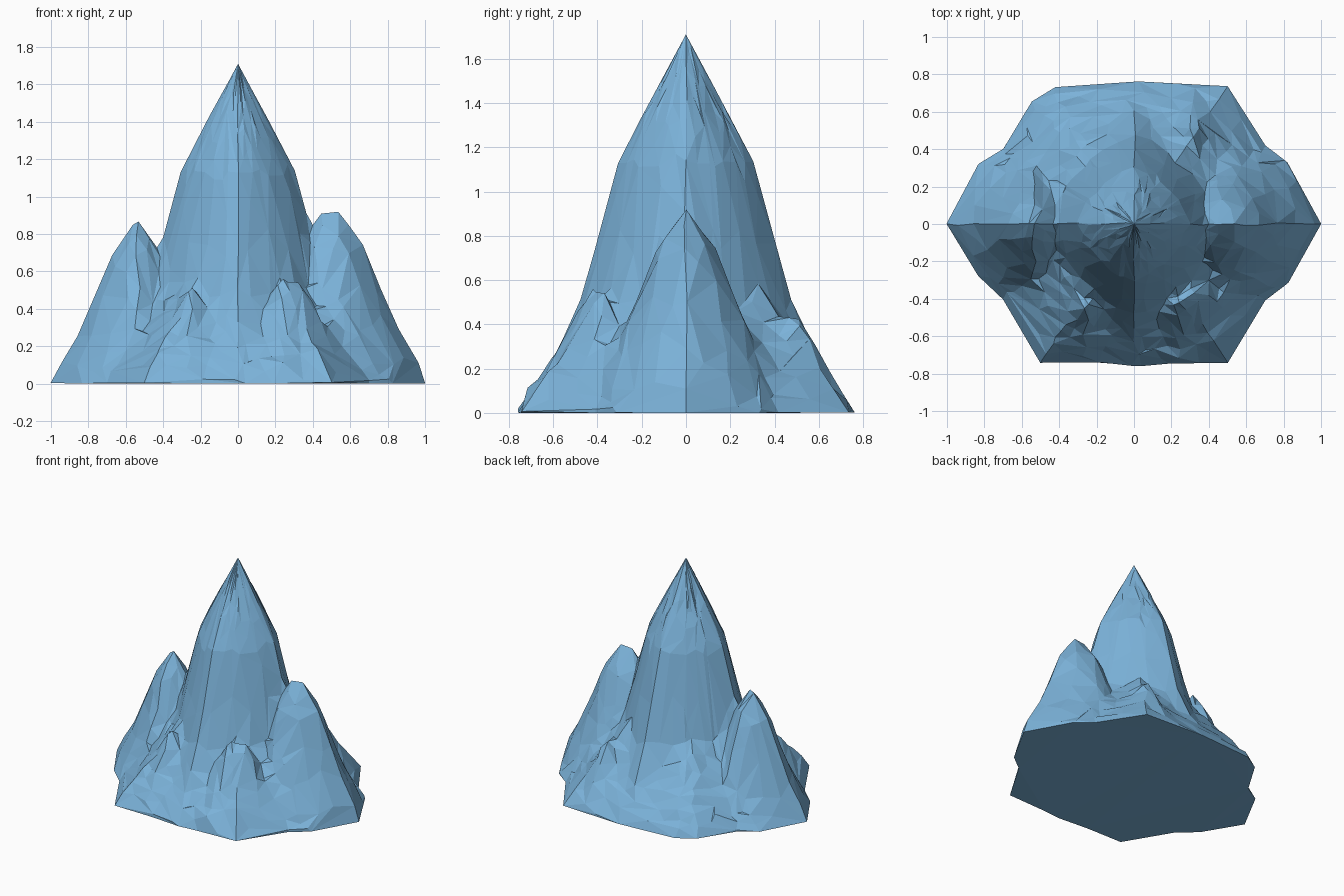
import bpy, bmesh, math, random

if "Cube" in bpy.data.objects:
    bpy.data.objects.remove(bpy.data.objects["Cube"])
random.seed(4)

# Footprint of the mountain, anticlockwise from +x
OUTLINE = [(1, 0), (.82, .33), (.70, .42), (.5, .735), (.25, .75), (0, .76),
           (-.42, .73), (-.55, .65), (-.7, .4), (-.83, .32), (-1, 0),
           (-.83, -.28), (-.70, -.40), (-.5, -.74), (-.2, -.74), (0, -.76),
           (.2, -.745), (.5, -.74), (.70, -.41), (.82, -.32)]
STEPS, RINGS = 4, 30

# Slopes as (distance from peak, height) or (distance, drop)
MAIN = [(0, 1.71), (.22, 1.30), (.31, 1.12), (.40, .78), (.48, .5), (.65, .15), (.78, 0), (2, -1)]
SIDE = [(0, 0), (.14, .2), (.2, .36), (.31, .61), (.46, .87), (2, 3)]
HILL = [(0, 0), (.05, .05), (.17, .26), (.26, .4), (.4, .53), (2, 2)]
FLOOR = [(0, .6), (.45, .57), (.6, .41), (.72, .29), (.86, .16), (.97, .05), (1, .02)]

# Lesser peaks: ridge start, ridge end, height, slope
PEAKS = [((-.54, 0), (-.54, 0), .88, SIDE),
         ((.45, 0), (.54, 0), .92, SIDE),
         ((-.24, -.36), (-.25, -.43), .51, HILL),
         ((.24, -.42), (.32, -.38), .55, HILL),
         ((.27, .38), (.31, .49), .44, HILL),
         ((-.22, .36), (-.26, .42), .40, HILL)]


def slope(points, d):
    for (a, za), (b, zb) in zip(points, points[1:]):
        if d <= b:
            return za + (zb - za) * (d - a) / (b - a)
    return points[-1][1]


def gauge(x, y):
    # between a diamond and a circle, so the ridges stay sharp
    return .4 * (abs(x) + abs(y)) + .6 * math.hypot(x, y)


def height(x, y, t):
    z = max(slope(MAIN, gauge(x, y)), slope(FLOOR, t))
    for (ax, ay), (bx, by), top, prof in PEAKS:
        dx, dy = bx - ax, by - ay
        n = dx * dx + dy * dy
        k = max(0, min(1, ((x - ax) * dx + (y - ay) * dy) / n)) if n else 0
        z = max(z, top - slope(prof, gauge(x - ax - k * dx, y - ay - k * dy)))
    return z


# Rim points along the footprint
rim = []
for (ax, ay), (bx, by) in zip(OUTLINE, OUTLINE[1:] + OUTLINE[:1]):
    rim += [(ax + (bx - ax) * i / STEPS, ay + (by - ay) * i / STEPS) for i in range(STEPS)]
N = len(rim)

# Mountain surface: rings growing from the summit to the rim
bm = bmesh.new()
summit = bm.verts.new((0, 0, 1.71))
rings = []
for r in range(1, RINGS + 1):
    t = r / RINGS
    ring = []
    for x, y in rim:
        px, py = x * t, y * t
        z = height(px, py, t)
        if r < RINGS:
            if abs(px) > .01 and abs(py) > .01:
                z += random.uniform(-.012, .012)
        else:
            z = .015
        ring.append(bm.verts.new((px, py, z)))
    rings.append(ring)
rings.append([bm.verts.new((x, y, 0)) for x, y in rim])
for i in range(N):
    j = (i + 1) % N
    bm.faces.new((summit, rings[0][i], rings[0][j]))
    for a, b in zip(rings, rings[1:]):
        bm.faces.new((a[i], b[i], b[j], a[j]))
# Flat underside
bm.faces.new(rings[-1][::-1])
bmesh.ops.recalc_face_normals(bm, faces=bm.faces)
bmesh.ops.triangulate(bm, faces=bm.faces)

mesh = bpy.data.meshes.new("mountain")
bm.to_mesh(mesh)
bm.free()
mountain = bpy.data.objects.new("mountain", mesh)
bpy.context.collection.objects.link(mountain)

# Irregular low-poly facets
facets = mountain.modifiers.new("facets", 'DECIMATE')
facets.ratio = .2

blue = bpy.data.materials.new("ice blue")
blue.diffuse_color = (.2, .45, .70, 1)
blue.use_nodes = True
blue.node_tree.nodes["Principled BSDF"].inputs["Base Color"].default_value = blue.diffuse_color
mesh.materials.append(blue)
